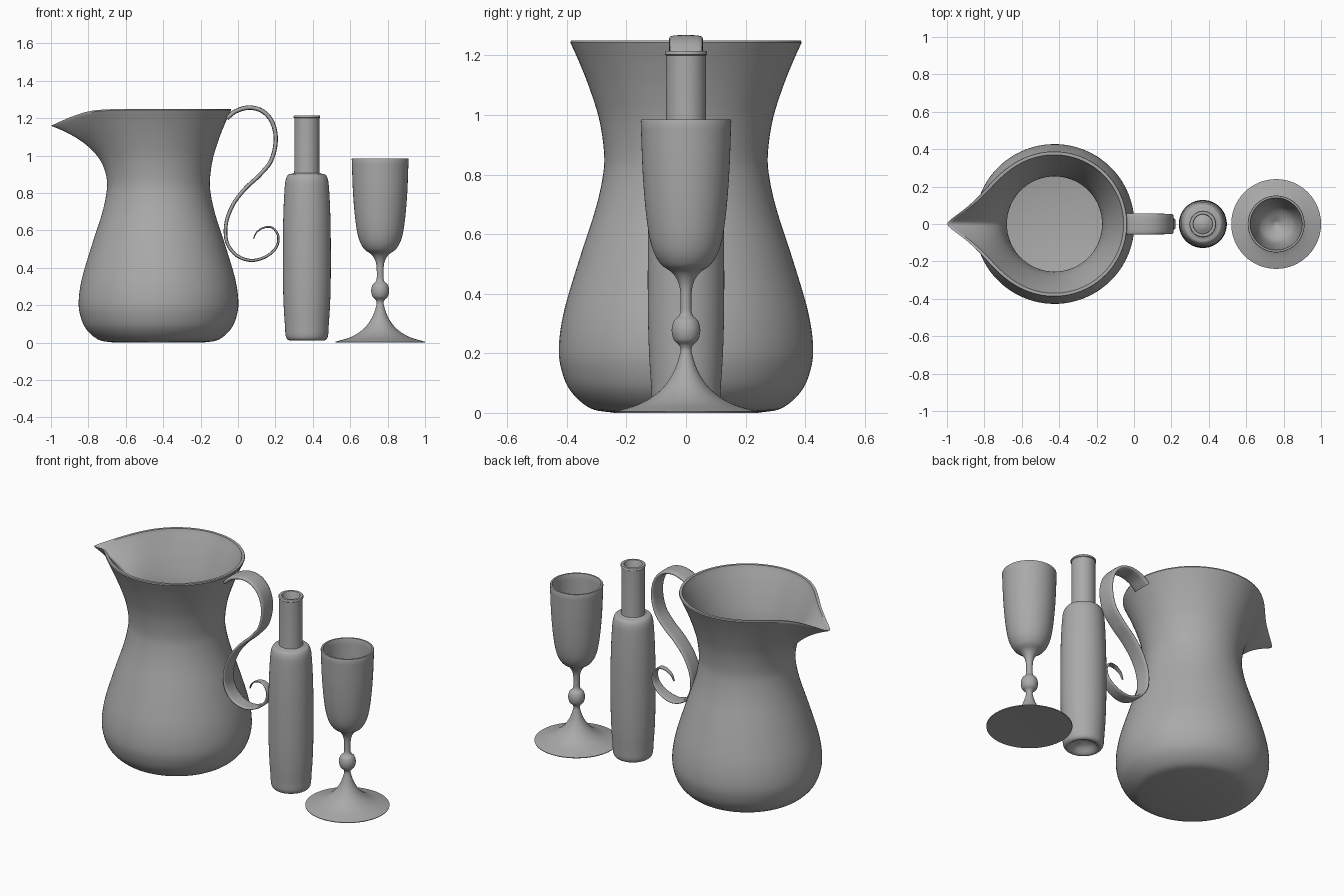
import bpy, bmesh, math
from mathutils import Vector

cube = bpy.data.objects.get("Cube")
if cube:
    bpy.data.objects.remove(cube)

grey = bpy.data.materials.new("plain grey")
grey.use_nodes = True
GREY = (0.4, 0.4, 0.4, 1)
grey.diffuse_color = GREY
grey.node_tree.nodes["Principled BSDF"].inputs["Base Color"].default_value = GREY


def spline(points, steps=6):
    """Smooth curve through the given points."""
    pts = [Vector(p) for p in points]
    pts = [2 * pts[0] - pts[1]] + pts + [2 * pts[-1] - pts[-2]]
    out = []
    for a, b, c, d in zip(pts, pts[1:], pts[2:], pts[3:]):
        for i in range(steps):
            t = i / steps
            out.append(0.5 * (2 * b + (c - a) * t + (2 * a - 5 * b + 4 * c - d) * t * t
                              + (3 * b - a - 3 * c + d) * t ** 3))
    return out + [pts[-2]]


def skin(name, rings, caps=True, angle=40):
    """Join closed rings of points into a smooth shaded object."""
    bm = bmesh.new()
    loops = [[bm.verts.new(p) for p in ring] for ring in rings]
    n = len(loops[0])
    for lo, hi in zip(loops, loops[1:]):
        for i in range(n):
            j = (i + 1) % n
            bm.faces.new((lo[i], lo[j], hi[j], hi[i]))
    if caps:
        for loop in (loops[0], loops[-1]):
            centre = sum((v.co for v in loop), Vector()) / n
            hub = bm.verts.new(centre)
            for i in range(n):
                bm.faces.new((loop[i], loop[(i + 1) % n], hub))
    bmesh.ops.recalc_face_normals(bm, faces=bm.faces)
    mesh = bpy.data.meshes.new(name)
    bm.to_mesh(mesh)
    bm.free()
    mesh.materials.append(grey)
    obj = bpy.data.objects.new(name, mesh)
    bpy.context.collection.objects.link(obj)
    bpy.ops.object.select_all(action='DESELECT')
    obj.select_set(True)
    bpy.context.view_layer.objects.active = obj
    bpy.ops.object.shade_smooth_by_angle(angle=math.radians(angle))
    return obj


def lathe(name, profile, x, sides=64):
    """Turn a radius and height profile around a vertical axis at x."""
    turn = [math.tau * i / sides for i in range(sides)]
    return skin(name, [[(x + r * math.cos(a), r * math.sin(a), z) for a in turn]
                       for r, z in profile])


# Jug: turned body whose upper wall is drawn out into a pouring spout
JUG_X, SIDES = -0.425, 112


def jug_ring(r, z):
    ring = []
    s = max(0, (z - 0.83) / 0.42)
    width = math.radians(13 + 14 * (1 - min(s, 1)))
    for i in range(SIDES):
        a = math.tau * i / SIDES - math.pi
        a -= 0.7 * math.sin(a)          # closer spacing at the spout
        soft = math.hypot(a, 0.03) - 0.03
        pull = s ** 2.2 * math.exp(-soft / width)
        d = r + 0.187 * pull
        ring.append((JUG_X - d * math.cos(a), d * math.sin(a), z - 0.09 * pull))
    return ring


outer = spline([(0.24, 0), (0.32, 0.015), (0.385, 0.07), (0.417, 0.14), (0.427, 0.22),
                (0.41, 0.34), (0.36, 0.51), (0.305, 0.68), (0.28, 0.79), (0.275, 0.87),
                (0.29, 0.98), (0.32, 1.08), (0.355, 1.17), (0.388, 1.243)])
inner = [(r - 0.02, max(z, 0.025)) for r, z in reversed(outer) if z > 0.02]
rim = [(0.386, 1.25), (0.37, 1.25)]
skin("jug", [jug_ring(r, z) for r, z in [*outer, *rim, *inner]])

# Handle: flat strap sweeping down into a tapering scroll
path = spline([(-0.06, 1.2), (-0.01, 1.238), (0.06, 1.256), (0.13, 1.238), (0.182, 1.18),
               (0.202, 1.085), (0.178, 0.975), (0.115, 0.895), (0.04, 0.825),
               (-0.025, 0.74), (-0.063, 0.64), (-0.06, 0.54), (-0.01, 0.468),
               (0.07, 0.439), (0.15, 0.46), (0.205, 0.51), (0.215, 0.57),
               (0.185, 0.613), (0.14, 0.615), (0.1, 0.59), (0.083, 0.555)])
rings = []
for k, p in enumerate(path):
    t = k / (len(path) - 1)
    tangent = (path[min(k + 1, len(path) - 1)] - path[max(k - 1, 0)]).normalized()
    half = 0.058 - 0.018 * t if t < 0.6 else 0.047 - 0.042 * (t - 0.6) / 0.4
    thick = 0.012 - 0.009 * t ** 2
    ring = []
    for i in range(20):
        a = math.tau * i / 20
        c, s = math.cos(a), math.sin(a)
        side = half * math.copysign(abs(c) ** 0.6, c)
        up = thick * math.copysign(abs(s) ** 0.6, s)
        ring.append((p.x - tangent.y * up, side, p.y + tangent.x * up))
    rings.append(ring)
skin("jug_handle", rings, angle=60)

# Bottle: hollow base, rounded shoulder, straight neck with a thin lip
base = spline([(0.015, 0.06), (0.05, 0.045), (0.08, 0.016), (0.1, 0.014), (0.113, 0.035),
               (0.117, 0.09), (0.124, 0.2), (0.128, 0.35), (0.128, 0.55), (0.125, 0.7),
               (0.119, 0.82), (0.113, 0.87), (0.1, 0.897), (0.08, 0.903), (0.068, 0.908)], 5)
neck = [(0.067, 0.92), (0.067, 1.2), (0.071, 1.203), (0.071, 1.211), (0.068, 1.215),
        (0.053, 1.215), (0.05, 1.211), (0.05, 0.92)]
cavity = spline([(0.05, 0.9), (0.09, 0.87), (0.108, 0.8), (0.115, 0.5), (0.108, 0.1),
                 (0.08, 0.05), (0.02, 0.075)], 4)
lathe("bottle", [*base, *neck, *cavity], 0.368)

# Goblet: flared foot, beaded stem and hollow bowl
stem = spline([(0.24, 0.004), (0.15, 0.033), (0.085, 0.077), (0.043, 0.135), (0.02, 0.2),
               (0.022, 0.225), (0.041, 0.246), (0.048, 0.277), (0.041, 0.308),
               (0.022, 0.329), (0.018, 0.36), (0.022, 0.425), (0.044, 0.468),
               (0.085, 0.5), (0.114, 0.555), (0.132, 0.65), (0.145, 0.8), (0.152, 0.98)])
bowl = spline([(0.138, 0.98), (0.132, 0.8), (0.119, 0.66), (0.1, 0.57), (0.07, 0.525),
               (0.01, 0.485)])
lathe("goblet", [(0.01, 0.006), (0.239, 0), *stem, (0.15, 0.985), (0.14, 0.985), *bowl], 0.76)
